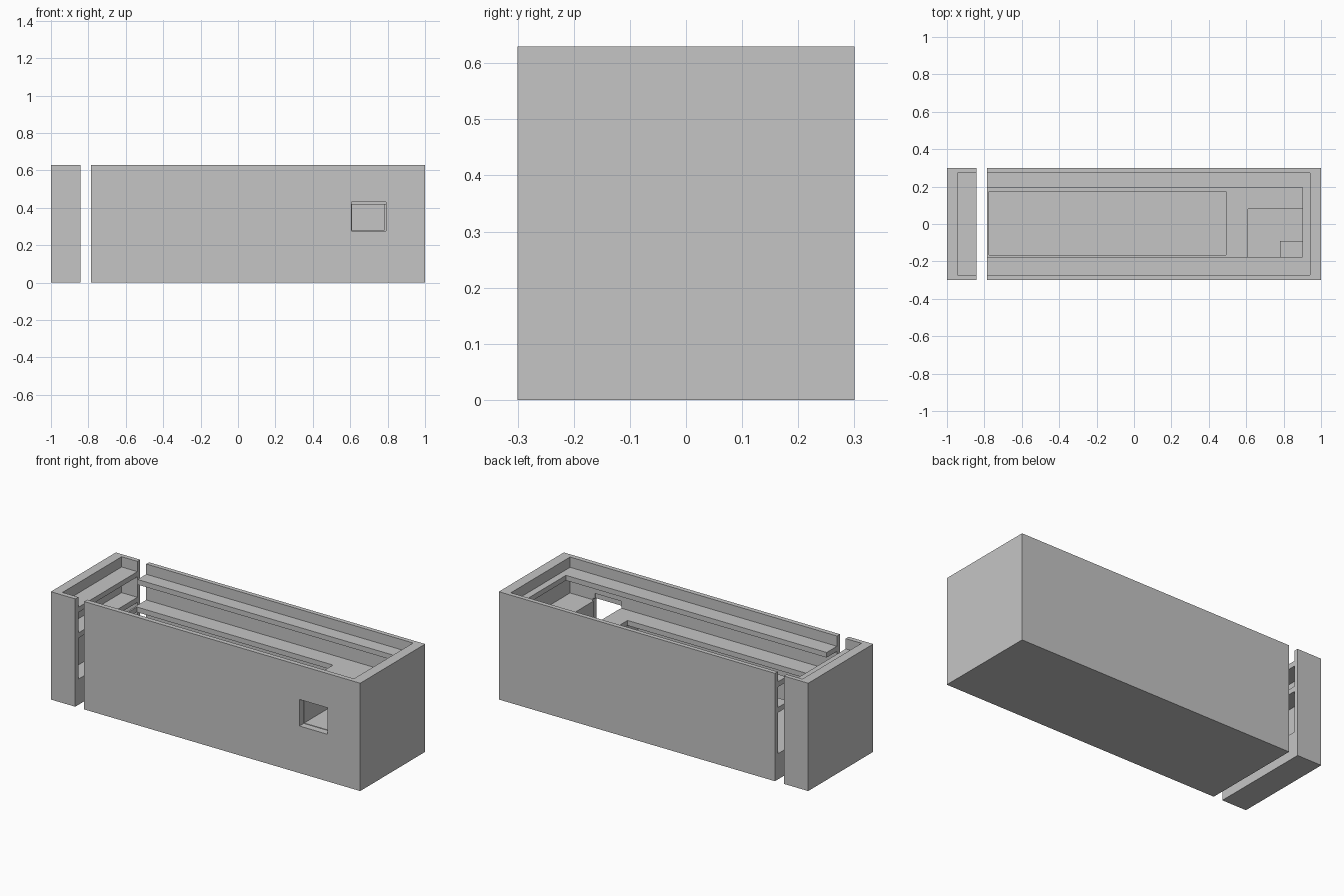
import bpy

default = bpy.data.objects.get("Cube")
if default:
    bpy.data.objects.remove(default, do_unlink=True)

grey = bpy.data.materials.new("plain_grey")
grey.use_nodes = True
colour = (0.56, 0.56, 0.56, 1)
grey.diffuse_color = colour
grey.node_tree.nodes["Principled BSDF"].inputs["Base Color"].default_value = colour


def box(name, xs, ys, zs):
    """Box spanning the given ranges."""
    bpy.ops.mesh.primitive_cube_add(size=1)
    ob = bpy.context.object
    ob.name = name
    ranges = (xs, ys, zs)
    for v in ob.data.vertices:
        v.co = [(r[0] + r[1]) / 2 + c * (r[1] - r[0]) for r, c in zip(ranges, v.co)]
    ob.data.materials.append(grey)
    return ob


def carve(target, *ranges):
    """Subtract a box from the target."""
    cutter = box("cutter", *ranges)
    mod = target.modifiers.new("carve", "BOOLEAN")
    mod.operation = "DIFFERENCE"
    mod.solver = "EXACT"
    mod.object = cutter
    bpy.context.view_layer.objects.active = target
    bpy.ops.object.modifier_apply(modifier=mod.name)
    bpy.data.objects.remove(cutter, do_unlink=True)


TOP = 0.63
WIDTH = (-0.3, 0.3)
INNER = (-0.272, 0.274)
RECESS = (0.57, 0.7)     # shallow lid seat
SLOT = (0.42, 0.54)      # space under the ledge
CAVITY = (0.15, 0.39)    # space under the thin floor

# End cap, with the same levels as the body
cap = box("end_cap", (-1, -0.842), WIDTH, (0, TOP))
for level in (RECESS, SLOT, CAVITY):
    carve(cap, (-0.944, -0.8), INNER, level)

# Long case body, open at the cut end
body = box("case_body", (-0.785, 1), WIDTH, (0, TOP))
for level in (RECESS, SLOT):
    carve(body, (-0.9, 0.94), INNER, level)
carve(body, (-0.9, 0.5), INNER, CAVITY)

# Opening in the ledge and long opening in the floor
carve(body, (-0.9, 0.9), (-0.177, 0.194), (0.5, 0.6))
carve(body, (-0.775, 0.493), (-0.165, 0.173), (0.3, 0.46))

# L-shaped pocket that leads out to the front window
carve(body, (0.61, 0.9), (-0.09, 0.08), (0.278, 0.46))
carve(body, (0.61, 0.78), (-0.28, -0.05), (0.278, 0.46))
carve(body, (0.607, 0.79), (-0.35, -0.26), (0.275, 0.43))
